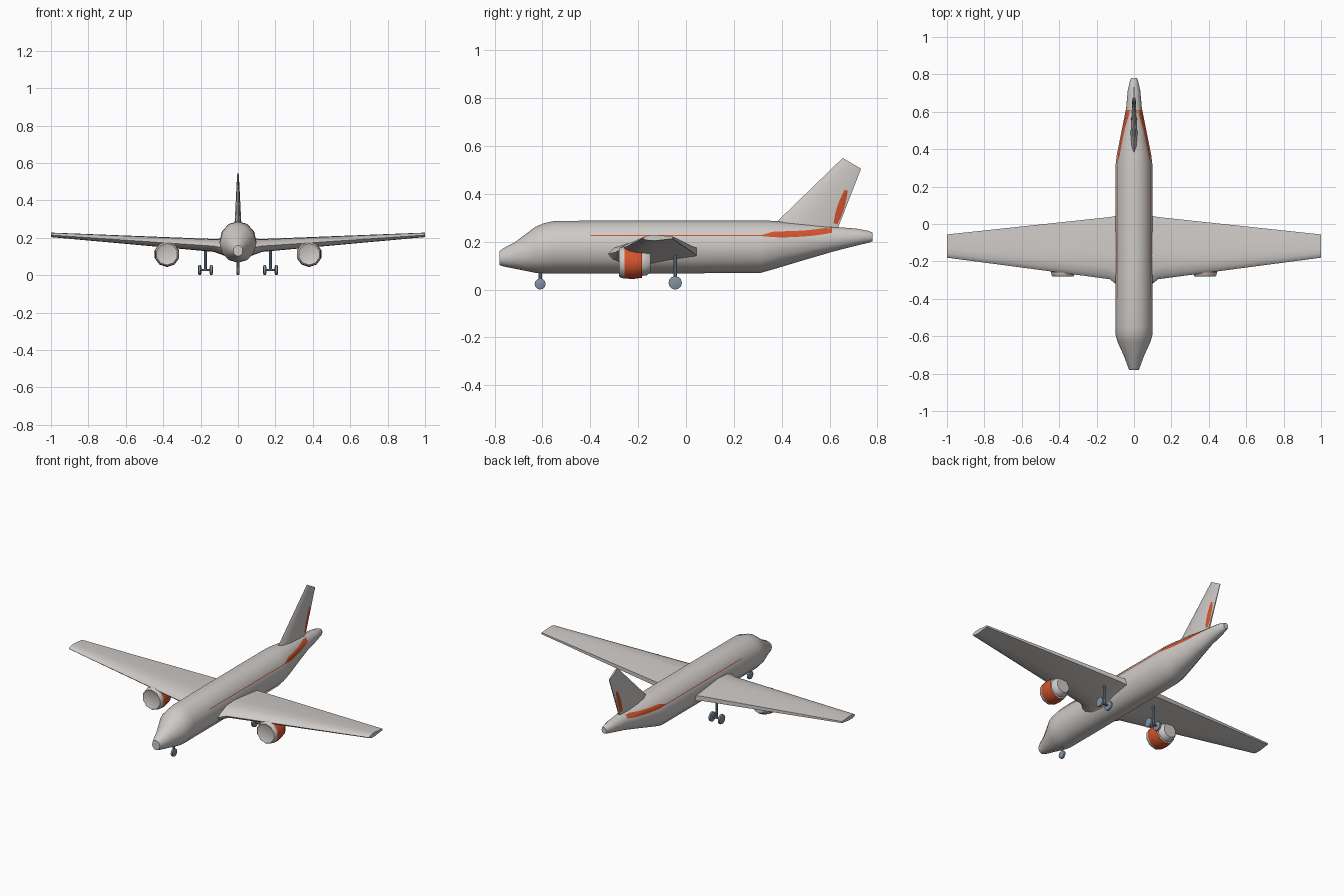
import bpy, bmesh, math
from mathutils import Vector
from mathutils.bvhtree import BVHTree

if "Cube" in bpy.data.objects:
    bpy.data.objects.remove(bpy.data.objects["Cube"])


def material(name, rgb):
    m = bpy.data.materials.new(name)
    m.diffuse_color = (*rgb, 1)
    m.use_nodes = True
    m.node_tree.nodes["Principled BSDF"].inputs["Base Color"].default_value = m.diffuse_color
    return m


GREY = material("warm_light_grey", (0.62, 0.59, 0.57))
ORANGE = material("orange_paint", (0.66, 0.09, 0.025))
STEEL = material("steel_blue", (0.22, 0.28, 0.35))


def finish(name, bm, mats, angle=40, mirror=False):
    bmesh.ops.recalc_face_normals(bm, faces=bm.faces)
    me = bpy.data.meshes.new(name)
    bm.to_mesh(me)
    bm.free()
    for m in mats:
        me.materials.append(m)
    me.shade_smooth()
    me.set_sharp_from_angle(angle=math.radians(angle))
    ob = bpy.data.objects.new(name, me)
    bpy.context.collection.objects.link(ob)
    if mirror:
        ob.modifiers.new("mirror", 'MIRROR').use_mirror_merge = False
    return ob


def loft(rings):
    """Skin a list of equal-length point rings and cap both ends."""
    bm = bmesh.new()
    vs = [[bm.verts.new(p) for p in r] for r in rings]
    n = len(vs[0])
    for a, b in zip(vs, vs[1:]):
        for i in range(n):
            j = (i + 1) % n
            bm.faces.new((a[i], a[j], b[j], b[i]))
    bm.faces.new(vs[0])
    bm.faces.new(vs[-1])
    return bm


def ellipse_y(x, y, z, rx, rz, n):
    return [(x + rx * math.sin(2 * math.pi * i / n), y,
             z + rz * math.cos(2 * math.pi * i / n)) for i in range(n)]


def tube(p, axis, profile, n=12):
    """Turned shape: profile is (distance along axis, radius) from point p."""
    rings = []
    for d, r in profile:
        ring = []
        for i in range(n):
            a = 2 * math.pi * i / n
            c, s = r * math.cos(a), r * math.sin(a)
            off = {'X': (d, s, c), 'Y': (s, d, c), 'Z': (s, c, d)}[axis]
            ring.append(tuple(Vector(p) + Vector(off)))
        rings.append(ring)
    return loft(rings)


# Fuselage: y, half width, bottom z, top z
STATIONS = [(-0.78, 0.026, 0.102, 0.160), (-0.765, 0.032, 0.097, 0.172),
            (-0.715, 0.05, 0.087, 0.198), (-0.63, 0.088, 0.070, 0.262),
            (-0.595, 0.098, 0.067, 0.277), (-0.55, 0.099, 0.067, 0.287),
            (-0.2, 0.099, 0.067, 0.289), (0.31, 0.099, 0.069, 0.289),
            (0.37, 0.092, 0.086, 0.287), (0.50, 0.066, 0.125, 0.276),
            (0.62, 0.042, 0.160, 0.262), (0.71, 0.034, 0.183, 0.255),
            (0.765, 0.022, 0.196, 0.245), (0.78, 0.016, 0.202, 0.238)]
bm = loft([ellipse_y(0, y, (b + t) / 2, w, (t - b) / 2, 12)
           for y, w, b, t in STATIONS])
body_tree = BVHTree.FromBMesh(bm)
finish("fuselage", bm, [GREY], 50)


# Wings: x, leading y, trailing y, bottom z, top z
SECTION = [(0, .45), (.06, .75), (.2, .95), (.42, 1), (1, .75),
           (1, .35), (.42, .0), (.2, .04), (.06, .2)]
WING = [(0.06, -0.35, 0.05, 0.10, 0.197), (0.13, -0.295, 0.037, 0.125, 0.194),
        (1.0, -0.18, -0.056, 0.204, 0.228)]
bm = loft([[(x, le + c * (te - le), b + h * (t - b)) for c, h in SECTION]
           for x, le, te, b, t in WING])
finish("wings", bm, [GREY], 45, True)

# Tail fin: leading y and z, trailing y and z, half thickness
FIN = [(0.36, 0.27, 0.625, 0.235, 0.018), (0.385, 0.288, 0.637, 0.262, 0.018),
       (0.655, 0.55, 0.732, 0.505, 0.005)]
FOIL = [(0, 0), (.15, .7), (.4, 1), (.75, .8), (1, .25),
        (1, -.25), (.75, -.8), (.4, -1), (.15, -.7)]
bm = loft([[(s * w, ly + c * (ty - ly), lz + c * (tz - lz)) for c, s in FOIL]
           for ly, lz, ty, tz, w in FIN])
fin_tree = BVHTree.FromBMesh(bm)
finish("tail_fin", bm, [GREY], 45)


def stripe(name, tree, columns, rows=4, lift=0.0018):
    """Paint strip laid on a surface; columns are pairs of (y, z) ends."""
    bm = bmesh.new()
    grid = []
    for p, q in columns:
        col = []
        for k in range(rows + 1):
            y, z = Vector(p).lerp(Vector(q), k / rows)
            hit = tree.ray_cast(Vector((1, y, z)), Vector((-1, 0, 0)))[0]
            if hit:
                col.append(bm.verts.new((hit.x + lift, y, z)))
        if len(col) == rows + 1:
            grid.append(col)
    for a, b in zip(grid, grid[1:]):
        for k in range(rows):
            bm.faces.new((a[k], b[k], b[k + 1], a[k + 1]))
    return finish(name, bm, [ORANGE], 60, True)


# Thin side line, then broad sweep towards the tail
stripe("side_line", body_tree,
       [((y, 0.2235), (y, 0.2275)) for y in (-0.40, -0.2, 0.0, 0.2, 0.31, 0.33)], 2)
sweep = []
for i in range(25):
    t = i / 24
    y = 0.32 + 0.29 * t
    low = 0.217 + 0.002 * t + 0.018 * t ** 3 - 0.006 * math.sin(math.pi * min(1, t * 3) / 2) \
        + 0.006
    high = 0.229 + 0.014 * min(1, t * 6) + 0.02 * t ** 3
    sweep.append(((y, low), (y, high)))
stripe("rear_sweep", body_tree, sweep)

# Lens-shaped stripe by the fin's trailing edge
lens = []
for i in range(13):
    t = i / 12
    y, z = 0.625 + 0.045 * t, 0.275 + 0.14 * t
    w = 0.003 + 0.011 * math.sin(math.pi * (0.15 + 0.75 * t))
    lens.append(((y - w, z + 0.3 * w), (y + w, z - 0.3 * w)))
stripe("fin_stripe", fin_tree, lens)

# Engines: grey lip and exhaust, orange cowl
bm = tube((0.38, 0, 0.113), 'Y',
          [(-0.274, 0.045), (-0.28, 0.058), (-0.275, 0.063), (-0.258, 0.067),
           (-0.22, 0.069), (-0.185, 0.064), (-0.183, 0.056), (-0.165, 0.054),
           (-0.148, 0.042)], 10)
for f in bm.faces:
    if -0.257 < f.calc_center_median().y < -0.184:
        f.material_index = 1
finish("engines", bm, [GREY, ORANGE], 40, True)


def wheel(name, x, y, r, w, mirror):
    finish(name, tube((x, y, r), 'X', [(-w, r * .6), (-w * .6, r), (w * .6, r), (w, r * .6)]),
           [STEEL], 40, mirror)


# Main landing gear
for name, x in (("main_wheel_inner", 0.143), ("main_wheel_outer", 0.205)):
    wheel(name, x, -0.045, 0.028, 0.009, True)
finish("main_axle", tube((0.174, -0.045, 0.028), 'X', [(-0.03, 0.006), (0.03, 0.006)], 8),
       [STEEL], 40, True)
finish("main_strut", tube((0.174, -0.045, 0.024), 'Z', [(0, 0.007), (0.12, 0.007)], 8),
       [STEEL], 40, True)

# Nose landing gear
wheel("nose_wheel", 0, -0.61, 0.023, 0.009, False)
finish("nose_strut", tube((0, -0.61, 0.03), 'Z', [(0, 0.007), (0.06, 0.007)], 8), [STEEL])
